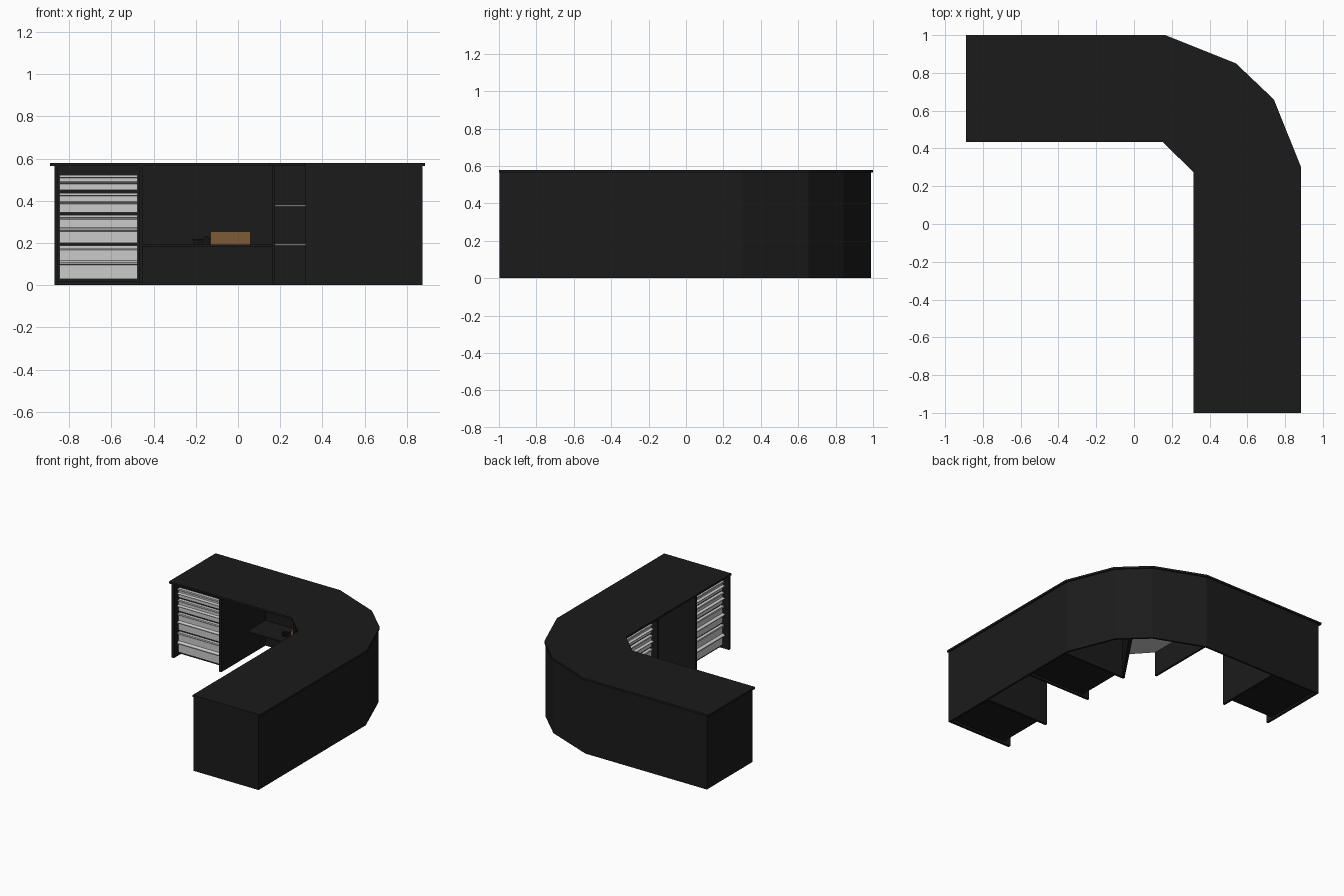
import bpy, bmesh
from math import radians, pi
from mathutils import Matrix

if "Cube" in bpy.data.objects:
    bpy.data.objects.remove(bpy.data.objects["Cube"])


def material(name, rgb):
    m = bpy.data.materials.new(name)
    m.diffuse_color = (*rgb, 1)
    m.use_nodes = True
    m.node_tree.nodes["Principled BSDF"].inputs["Base Color"].default_value = m.diffuse_color
    return m


DARK = material("dark_laminate", (0.011, 0.011, 0.011))
BLACK = material("black_plastic", (0.006, 0.006, 0.006))
WOOD = material("brown_card", (0.2, 0.105, 0.04))


def finish(bm, name, mat, matrix=None):
    bmesh.ops.recalc_face_normals(bm, faces=bm.faces)
    me = bpy.data.meshes.new(name)
    bm.to_mesh(me)
    bm.free()
    ob = bpy.data.objects.new(name, me)
    bpy.context.collection.objects.link(ob)
    if mat:
        me.materials.append(mat)
    if matrix:
        ob.matrix_world = matrix
    return ob


def extrude(name, pts, vec, mat=DARK, matrix=None):
    """Closed polygon of 3D points swept along vec."""
    bm = bmesh.new()
    f = bm.faces.new([bm.verts.new(p) for p in pts])
    new = bmesh.ops.extrude_face_region(bm, geom=[f])["geom"]
    bmesh.ops.translate(bm, vec=vec, verts=[v for v in new if isinstance(v, bmesh.types.BMVert)])
    return finish(bm, name, mat, matrix)


def slab(name, outline, z0, z1, mat=DARK):
    return extrude(name, [(x, y, z0) for x, y in outline], (0, 0, z1 - z0), mat)


def box(name, x0, x1, y0, y1, z0, z1, mat=DARK, matrix=None):
    return extrude(name, [(x0, y0, z0), (x1, y0, z0), (x1, y1, z0), (x0, y1, z0)],
                   (0, 0, z1 - z0), mat, matrix)


TOP_Z = 0.568

# desktop
slab("desktop", [(-0.89, 1), (0.165, 1), (0.54, 0.85), (0.74, 0.66), (0.885, 0.3), (0.885, -1),
                 (0.315, -1), (0.315, 0.275), (0.15, 0.435), (-0.89, 0.435)], TOP_Z - 0.003, 0.58)

# continuous back wall following the faceted corner
outer = [(-0.87, 0.99), (0.16, 0.99), (0.535, 0.842), (0.731, 0.655), (0.873, 0.3), (0.873, -0.995)]
inner = [(-0.87, 0.975), (0.157, 0.975), (0.527, 0.829), (0.718, 0.647), (0.858, 0.297), (0.858, -0.995)]
slab("back_wall", outer + inner[::-1], 0, TOP_Z)

# drawer pedestals: local x = width, local y = depth, front at y = 0
DRAWERS = [(0.03, 0.187), (0.2, 0.332), (0.345, 0.437), (0.45, 0.522)]


def pedestal(name, width, matrix, depth=0.54):
    t = 0.018
    for side, x in (("left", 0), ("right", width - t)):
        box(f"{name}_{side}_panel", x, x + t, 0, depth, 0, TOP_Z, DARK, matrix)
    box(f"{name}_bottom", t, width - t, 0.06, depth, 0.015, 0.029, DARK, matrix)
    box(f"{name}_front_frame", t, width - t, 0.06, 0.072, 0.029, TOP_Z, DARK, matrix)
    for i, (a, b) in enumerate(DRAWERS):
        h = b - a
        # front with a sloped grip ridge and a top lip
        prof = [(0.06, a), (0.048, a), (0.048, a + 0.42 * h), (0.028, a + 0.45 * h),
                (0.028, a + 0.5 * h), (0.048, a + 0.56 * h), (0.048, b - 0.02),
                (0.052, b - 0.018), (0.052, b - 0.014), (0.036, b - 0.012), (0.036, b), (0.06, b)]
        extrude(f"{name}_drawer_{i + 1}", [(0.025, y, z) for y, z in prof],
                (width - 0.05, 0, 0), None, matrix)


turn = Matrix.Rotation(radians(-90), 4, 'Z')
pedestal("left_pedestal", 0.42, Matrix.Translation((-0.87, 0.44, 0)))
pedestal("corner_pedestal", 0.41, Matrix.Translation((0.32, 0.28, 0)) @ turn)
pedestal("end_pedestal", 0.42, Matrix.Translation((0.32, -0.575, 0)) @ turn)

# end panel closing the right wing
box("wing_end_panel", 0.32, 0.873, -0.998, -0.98, 0, TOP_Z)

# open corner unit: straight side, slanted side and two light shelves
box("corner_side_panel", 0.16, 0.176, 0.44, 0.98, 0, TOP_Z)
slab("corner_slanted_panel", [(0.32, 0.278), (0.338, 0.278), (0.644, 0.71), (0.626, 0.728)], 0, TOP_Z)
corner = [(0.176, 0.445), (0.322, 0.285), (0.63, 0.725), (0.528, 0.83), (0.176, 0.967)]
for i, z in enumerate((0.188, 0.373)):
    slab(f"corner_shelf_{i + 1}", corner, z, z + 0.007, None)

# shelf in the knee space
box("knee_shelf", -0.452, 0.162, 0.755, 0.98, 0.184, 0.194)

# items on the shelf: card box and a small punch
box("card_box", -0.13, 0.06, 0.82, 0.94, 0.194, 0.255, WOOD)
box("punch_base", -0.21, -0.14, 0.83, 0.87, 0.194, 0.202, BLACK)
box("punch_lever", -0.215, -0.16, 0.838, 0.862, 0.21, 0.22, BLACK)
bm = bmesh.new()
bmesh.ops.create_cone(bm, cap_ends=True, segments=16, radius1=0.019, radius2=0.019, depth=0.05)
finish(bm, "punch_drum", BLACK, Matrix.Translation((-0.15, 0.85, 0.213)) @ Matrix.Rotation(pi / 2, 4, 'X'))
